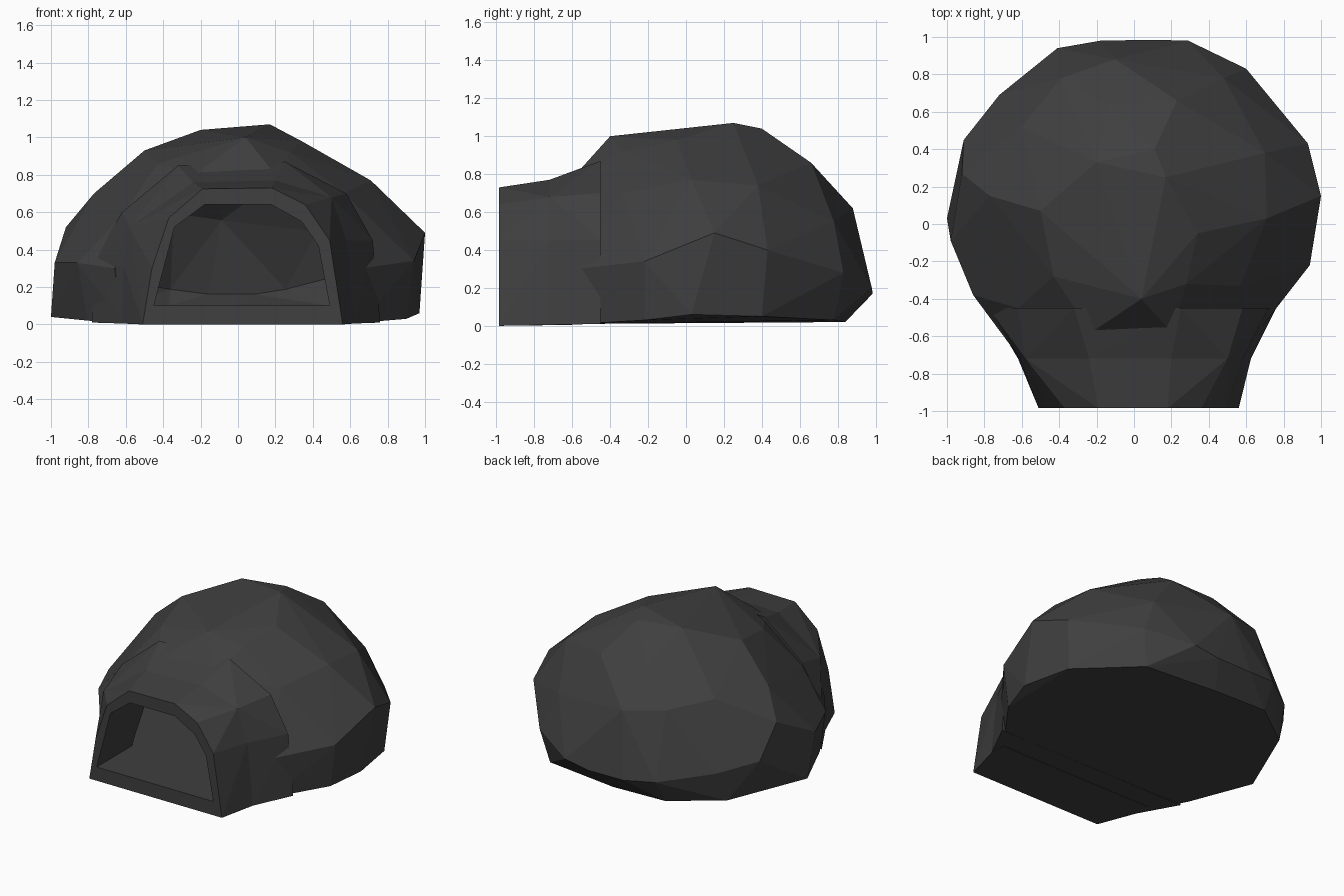
import bpy, bmesh
from mathutils import Vector

stone = bpy.data.materials.new("dark_grey_stone")
stone.diffuse_color = (0.05, 0.05, 0.05, 1)


def hull(name, points):
    """Faceted solid wrapped around a handful of points."""
    bm = bmesh.new()
    for p in points:
        bm.verts.new(p)
    bmesh.ops.convex_hull(bm, input=bm.verts[:])
    loose = [v for v in bm.verts if not v.link_faces]
    bmesh.ops.delete(bm, geom=loose, context='VERTS')
    bmesh.ops.recalc_face_normals(bm, faces=bm.faces[:])
    me = bpy.data.meshes.new(name)
    bm.to_mesh(me)
    bm.free()
    me.materials.append(stone)
    ob = bpy.data.objects.new(name, me)
    bpy.context.collection.objects.link(ob)
    return ob


def combine(target, tool, operation):
    """Bake a boolean into target and remove the tool."""
    mod = target.modifiers.new("bool", 'BOOLEAN')
    mod.object, mod.operation, mod.solver = tool, operation, 'EXACT'
    bpy.context.view_layer.update()
    dg = bpy.context.evaluated_depsgraph_get()
    me = bpy.data.meshes.new_from_object(target.evaluated_get(dg))
    target.modifiers.clear()
    target.data = me
    bpy.data.objects.remove(tool)


# Rocky dome: rough crown, shoulder, belly and base points
dome_pts = [
    (0.17, 0.25, 1.07), (-0.20, 0.33, 1.04), (0.04, -0.40, 1.00), (0.11, 0.40, 1.04),
    (-0.50, 0.07, 0.93), (-0.43, -0.28, 0.86), (0.34, -0.05, 0.98), (0.28, -0.32, 0.92),
    (0.23, 0.66, 0.86), (-0.14, 0.64, 0.87), (-0.39, 0.78, 0.66), (0.48, 0.78, 0.55),
    (0.71, 0.03, 0.77), (0.70, 0.38, 0.74), (-0.77, 0.15, 0.70), (-0.60, 0.52, 0.70),
    (-0.10, 0.88, 0.62), (0.57, -0.33, 0.70), (-0.62, -0.45, 0.58), (0.20, -0.58, 0.80),
    (-0.23, -0.58, 0.80), (1.00, 0.15, 0.49), (0.93, 0.43, 0.40), (0.94, -0.22, 0.34),
    (0.66, -0.58, 0.30), (-0.66, -0.65, 0.30), (-0.86, -0.38, 0.33), (-0.98, -0.09, 0.33),
    (-0.92, 0.27, 0.52), (-0.91, 0.45, 0.30), (-0.72, 0.69, 0.25), (-0.41, 0.94, 0.20),
    (0.10, 0.985, 0.17), (0.29, 0.98, 0.20), (0.60, 0.83, 0.28), (-0.18, 0.98, 0.17),
    (0.97, 0.03, 0.06), (0.90, 0.40, 0.05), (0.55, 0.78, 0.03), (0.00, 0.84, 0.02),
    (-0.42, 0.84, 0.03), (-0.75, 0.60, 0.03), (-1.00, 0.03, 0.04), (-0.80, -0.40, 0.02),
    (0.90, -0.22, 0.03), (0.66, -0.55, 0.01), (-0.62, -0.68, 0.01)]
shell = hull("cave_shell", dome_pts)

# Entrance neck: arch at the mouth flaring back into the dome
arch = [(-0.51, 0.0), (-0.46, 0.30), (-0.37, 0.57), (-0.19, 0.725), (0.18, 0.73),
        (0.36, 0.64), (0.49, 0.45), (0.56, 0.0)]
throat = [(-0.62, 0.005), (-0.61, 0.31), (-0.58, 0.52), (-0.24, 0.76), (0.20, 0.77),
          (0.50, 0.68), (0.58, 0.45), (0.625, 0.005)]
flare = [(-0.78, 0.01), (-0.78, 0.33), (-0.62, 0.60), (-0.32, 0.85), (0.25, 0.87),
         (0.58, 0.70), (0.72, 0.45), (0.76, 0.01)]
front = [(x, -0.985, z) for x, z in arch]
middle = [(x, -0.72, z) for x, z in throat]
back = [(x, -0.45, z) for x, z in flare]
combine(shell, hull("neck_flare", middle + back), 'UNION')
combine(shell, hull("entrance_neck", front + middle + [(x, -0.6, z) for x, _, z in middle]), 'UNION')

# Hollow chamber following the dome, and the passage through the mouth
centre = Vector((0, 0.1, 0.1))
chamber = [centre + (Vector(p) - centre) * 0.88 for p in dome_pts]
for p in chamber:
    p.z = max(p.z, 0.10)
combine(shell, hull("chamber_cutter", chamber), 'DIFFERENCE')

mouth = [(-0.45, 0.10), (-0.34, 0.52), (-0.18, 0.64), (0.18, 0.64), (0.34, 0.55),
         (0.43, 0.42), (0.49, 0.10)]
passage = [(x, y, z) for x, z in mouth for y in (-1.1, -0.3)]
combine(shell, hull("mouth_cutter", passage), 'DIFFERENCE')
